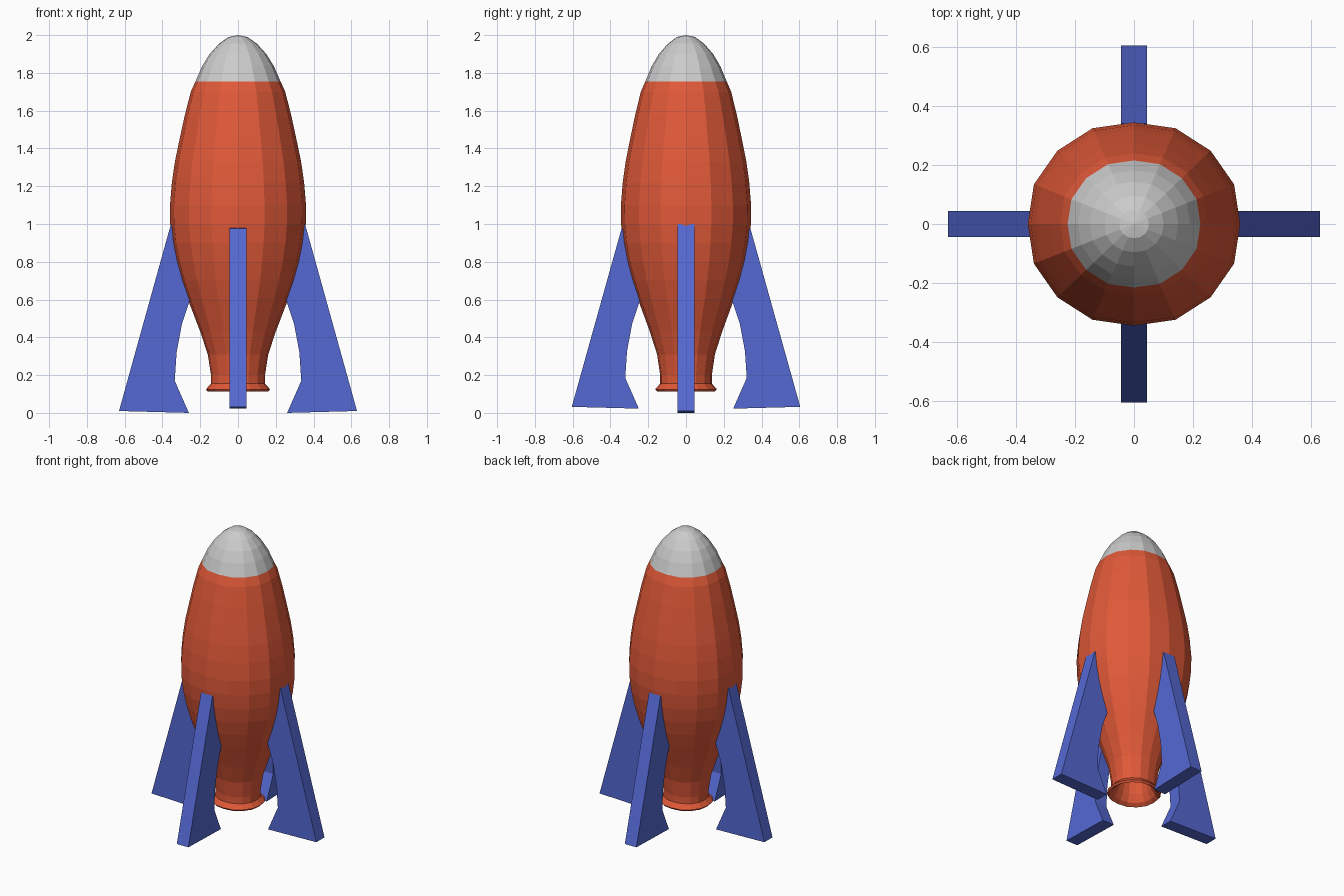
import bpy, math

if "Cube" in bpy.data.objects:
    bpy.data.objects.remove(bpy.data.objects["Cube"])


def material(name, color):
    m = bpy.data.materials.new(name)
    m.diffuse_color = (*color, 1)
    m.use_nodes = True
    m.node_tree.nodes["Principled BSDF"].inputs["Base Color"].default_value = m.diffuse_color
    return m


def add_mesh(name, verts, faces, mat=None):
    me = bpy.data.meshes.new(name)
    me.from_pydata(verts, [], faces)
    me.update()
    ob = bpy.data.objects.new(name, me)
    bpy.context.collection.objects.link(ob)
    if mat:
        me.materials.append(mat)
    return ob


SIDES = 16


def lathe(name, profile, mat=None, y_scale=0.957):
    """Spin (radius, z) points round z; a zero radius makes a pole."""
    verts, faces, rings = [], [], []
    for r, z in profile:
        start = len(verts)
        if r == 0:
            verts.append((0, 0, z))
            rings.append([start] * SIDES)
            continue
        for i in range(SIDES):
            a = math.tau * i / SIDES
            k = r if i % 4 == 0 else r * 1.02
            verts.append((k * math.cos(a), k * math.sin(a) * y_scale, z))
        rings.append(list(range(start, start + SIDES)))
    for lo, hi in zip(rings, rings[1:]):
        for i in range(SIDES):
            j = (i + 1) % SIDES
            quad = [lo[i], lo[j], hi[j], hi[i]]
            faces.append(list(dict.fromkeys(quad)))
    return add_mesh(name, verts, faces, mat)


red = material("red_orange", (0.75, 0.1, 0.04))
blue = material("blue", (0.09, 0.14, 0.65))

# Hull, from inside the hollow nozzle out over the lip and up to the nose
lathe("hull", [(0, 0.28), (0.09, 0.26), (0.11, 0.18), (0.135, 0.13), (0.16, 0.113),
               (0.17, 0.125), (0.143, 0.155), (0.143, 0.2), (0.16, 0.31),
               (0.2, 0.43), (0.265, 0.6), (0.3, 0.7), (0.328, 0.8), (0.348, 0.9),
               (0.359, 1.0), (0.36, 1.1), (0.35, 1.22), (0.334, 1.33),
               (0.309, 1.45), (0.283, 1.57), (0.25, 1.7), (0.225, 1.755)], red)

# Nose cap
lathe("nose_cap", [(0.225, 1.755), (0.19, 1.835), (0.15, 1.9),
                   (0.1, 1.955), (0.05, 1.99), (0, 2.0)])

# Fins: a flat outline given thickness, one per side
OUTLINE = [(0.355, 1.0), (0.32, 0.97), (0.29, 0.8), (0.235, 0.62), (0.257, 0.59),
           (0.297, 0.47), (0.325, 0.32), (0.335, 0.17), (0.26, 0.0), (0.63, 0.01)]


def fin(name, angle, reach, height):
    n = len(OUTLINE)
    c, s = math.cos(angle), math.sin(angle)
    verts = []
    for t in (-0.044, 0.044):
        for r, z in OUTLINE:
            x = r * reach
            verts.append((x * c - t * s, x * s + t * c, 0.5 + (z - 0.5) * height))
    faces = [list(range(n)), list(range(2 * n - 1, n - 1, -1))]
    faces += [[(i + 1) % n, i, i + n, (i + 1) % n + n] for i in range(n)]
    return add_mesh(name, verts, faces, blue)


for i, side in enumerate(("right", "back", "left", "front")):
    wide = i % 2 == 0
    fin(side + "_fin", i * math.pi / 2, 1 if wide else 0.96, 1 if wide else 0.955)
